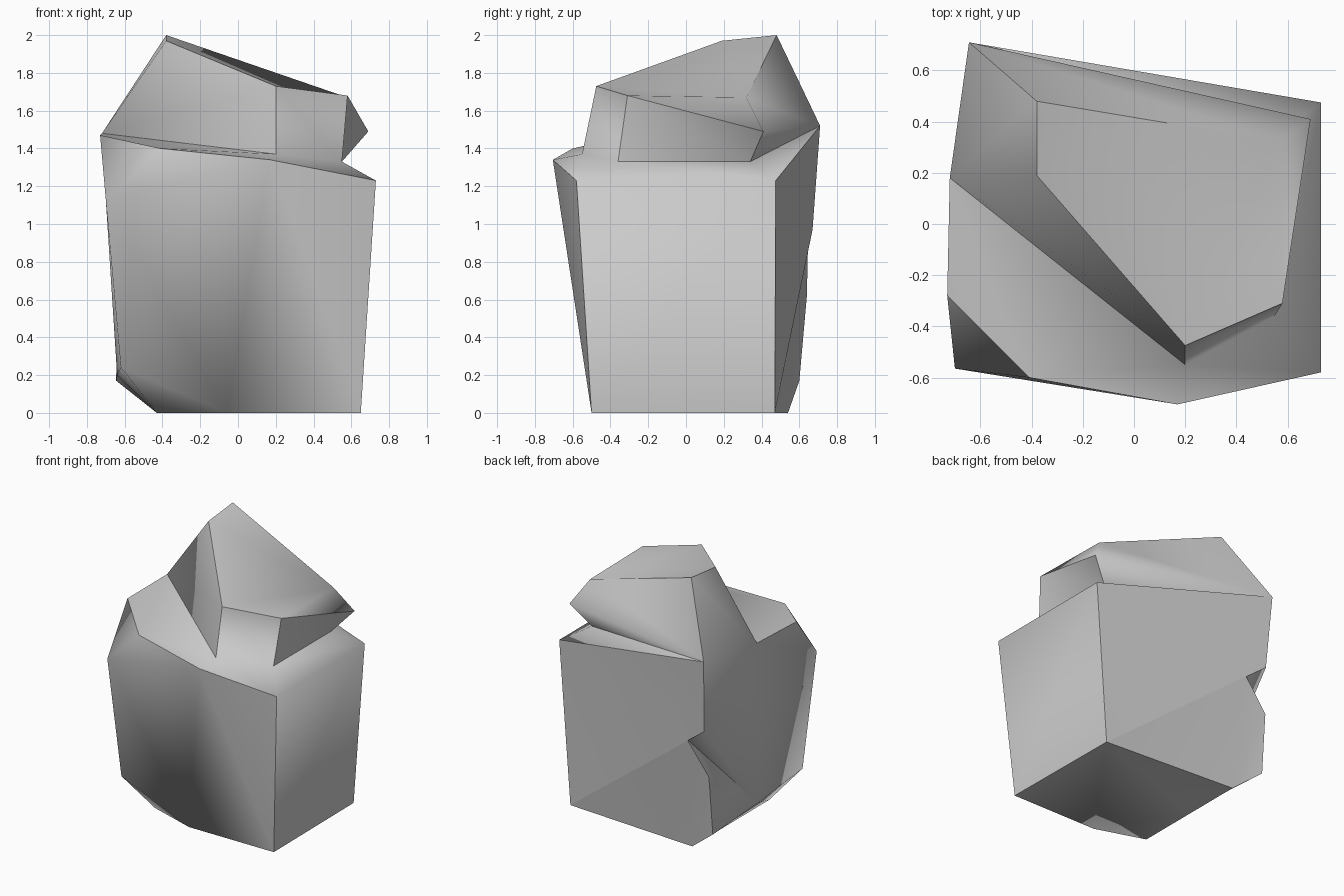
import bpy, bmesh, math

if "Cube" in bpy.data.objects:
    bpy.data.objects.remove(bpy.data.objects["Cube"], do_unlink=True)

# stone colour
stone = bpy.data.materials.new("grey stone")
stone.use_nodes = True
colour = (0.6, 0.6, 0.6, 1)
stone.diffuse_color = colour
stone.node_tree.nodes["Principled BSDF"].inputs["Base Color"].default_value = colour

# corner columns, counter-clockwise seen from below
COLUMNS = ["left_front", "front", "right_front", "right_side",
           "right", "right_back", "back", "left_back"]

# each level lists only the corners that move; the others stay where they were
crease = (-.72, .18, 1.48)
notch = (-.46, .645, .86)
chip = (-.62, .67, .97)
horn = (-.645, .71, 1.52)
foot_corner = (-.43, -.38, 0)
heel = (-.43, .54, 0)
toe = (-.62, -.51, .24)
shoulder = (-.70, -.565, 1.13)
ridge = (-.38, .19, 1.97)
peak = (-.38, .48, 2)

base = dict(left_front=(.65, -.5, 0), front=(-.06, -.5, 0),
            right_front=foot_corner, right_side=foot_corner,
            right=(-.43, .08, 0), right_back=heel, back=heel,
            left_back=(.64, .47, 0))
foot = dict(right_front=toe, right_side=toe,
            right=(-.64, .05, .2), right_back=(-.645, .6, .17))
hip = dict(right_back=(-.64, .64, .62))
chest = dict(right_front=shoulder, right_side=shoulder,
             right_back=notch, back=notch)
collar = dict(right_back=chip, back=chip)
lip = dict(left_front=(.73, -.58, 1.23), front=(.17, -.705, 1.34),
           right_front=(-.41, -.6, 1.4), right_side=(-.73, -.28, 1.47),
           right=crease, right_back=horn, back=horn,
           left_back=(.73, .475, 1.23))
waist = dict(left_front=(.55, -.36, 1.33), front=(.2, -.55, 1.37),
             right_front=crease, right_side=crease,
             left_back=(.55, .34, 1.33))
brow = dict(left_front=(.58, -.31, 1.68), front=(.2, -.475, 1.73),
            left_back=(.69, .41, 1.49))
crown = dict(right_front=ridge, right_side=ridge, right=ridge,
             right_back=peak, back=peak, left_back=(.58, .32, 1.67))

bm = bmesh.new()
made = {}


def corner(point):
    """One shared vertex for each distinct point."""
    if point not in made:
        made[point] = bm.verts.new(point)
    return made[point]


def add_face(points):
    """Face through the distinct points, skipping collapsed ones."""
    points = list(dict.fromkeys(points))
    if len(points) > 2:
        bm.faces.new([corner(p) for p in points])


# stack the levels and skin between them
level = [base[c] for c in COLUMNS]
add_face(level)
for moves in (foot, hip, chest, collar, lip, waist, brow, crown):
    above = [moves.get(c, p) for c, p in zip(COLUMNS, level)]
    for i in range(len(COLUMNS)):
        j = (i + 1) % len(COLUMNS)
        add_face((level[i], level[j], above[j], above[i]))
    level = above
add_face(level)

bmesh.ops.triangulate(bm, faces=[f for f in bm.faces if len(f.verts) > 3])
bmesh.ops.recalc_face_normals(bm, faces=bm.faces)
mesh = bpy.data.meshes.new("boulder")
bm.to_mesh(mesh)
bm.free()
mesh.materials.append(stone)

# boulder
boulder = bpy.data.objects.new("boulder", mesh)
bpy.context.collection.objects.link(boulder)
bpy.context.view_layer.objects.active = boulder
boulder.select_set(True)
bpy.ops.object.shade_smooth_by_angle(angle=math.radians(65))
